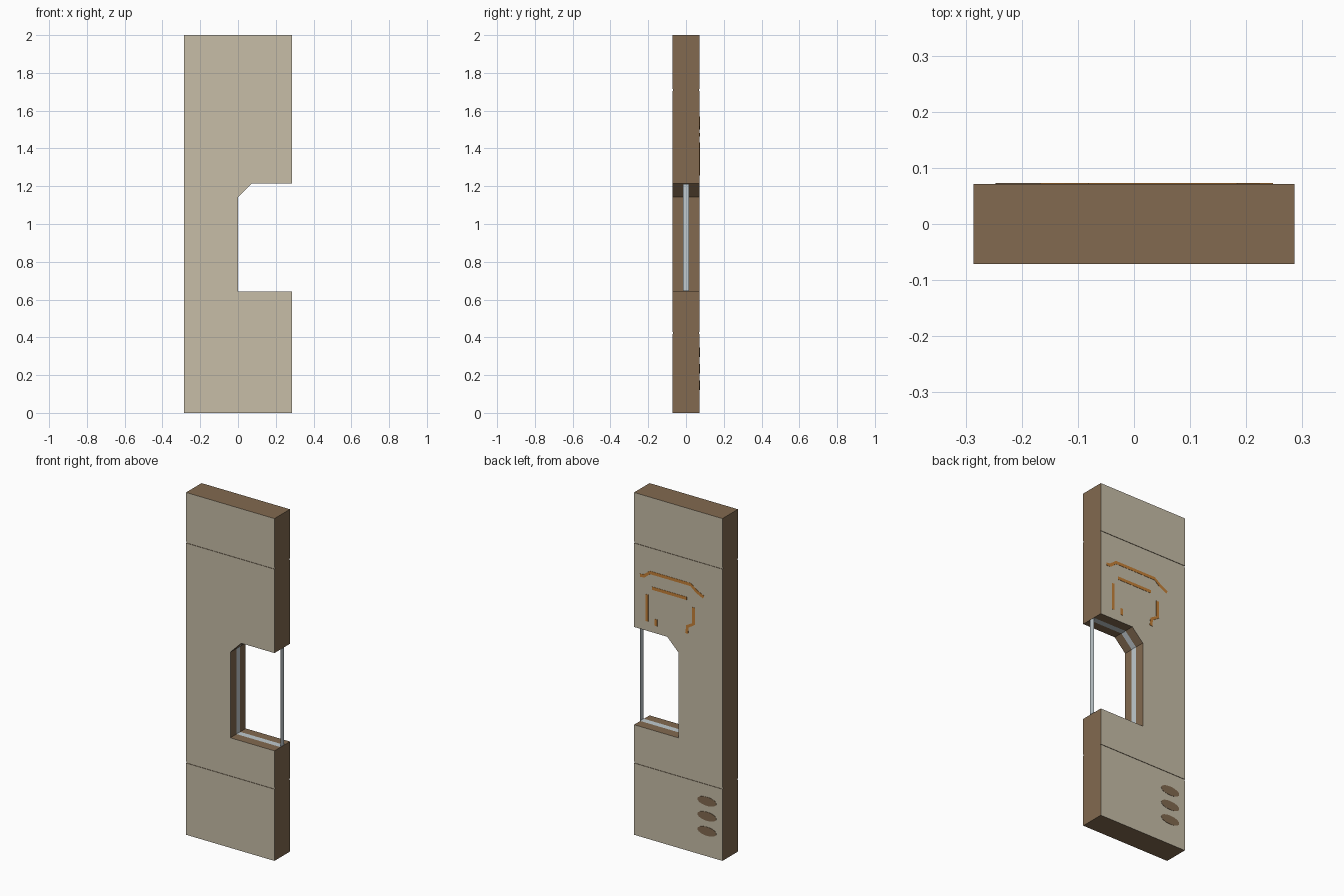
import bpy, bmesh, math
from mathutils import Vector

if "Cube" in bpy.data.objects:
    bpy.data.objects.remove(bpy.data.objects["Cube"])

U = 2 / 14                      # design module: the panel is 4 x 1 x 14 modules
HALF_W, HALF_D = 2 * U, U / 2


def material(name, rgb):
    m = bpy.data.materials.new(name)
    m.diffuse_color = (*rgb, 1)
    m.use_nodes = True
    m.node_tree.nodes["Principled BSDF"].inputs["Base Color"].default_value = m.diffuse_color
    return m


BEIGE = material("beige panel", (0.57, 0.51, 0.39))
BROWN = material("brown edge", (0.223, 0.144, 0.08))
ORANGE = material("orange inlay", (0.56, 0.22, 0.04))
GLASS = material("pale glass edge", (0.53, 0.59, 0.62))


def prism(name, outline, y0, y1, mats, caps=True):
    """Extrude an (x, z) outline along y, optionally without end caps."""
    bm = bmesh.new()
    a = [bm.verts.new((x, y0, z)) for x, z in outline]
    b = [bm.verts.new((x, y1, z)) for x, z in outline]
    n = len(outline)
    for i in range(n):
        j = (i + 1) % n
        bm.faces.new((a[i], a[j], b[j], b[i]))
    if caps:
        bm.faces.new(a)
        bm.faces.new(b[::-1])
    bmesh.ops.recalc_face_normals(bm, faces=bm.faces)
    me = bpy.data.meshes.new(name)
    bm.to_mesh(me)
    bm.free()
    for m in mats:
        me.materials.append(m)
    ob = bpy.data.objects.new(name, me)
    bpy.context.collection.objects.link(ob)
    return ob


def rect(x0, x1, z0, z1):
    return [(x0, z0), (x1, z0), (x1, z1), (x0, z1)]


# Panel with a chamfered window notch open on the right
z_low, z_high = 4.5 * U, 8.5 * U
notch = [(HALF_W, z_low), (0, z_low), (0, 8 * U), (U / 2, z_high), (HALF_W, z_high)]
panel = prism("door_panel",
              [(-HALF_W, 0), (HALF_W, 0), *notch, (HALF_W, 14 * U), (-HALF_W, 14 * U)],
              -HALF_D, HALF_D, [BEIGE, BROWN])

# Shallow horizontal seams on both faces
cutters = []
for top in (3 * U, 12 * U):
    for side in (-1, 1):
        ya, yb = sorted((side * (HALF_D - 0.003), side * (HALF_D + 0.05)))
        c = prism("seam_cutter", rect(-0.4, 0.4, top - 0.01, top), ya, yb, [BROWN])
        c.hide_render = True
        mod = panel.modifiers.new("seam", 'BOOLEAN')
        mod.object = c
        mod.operation = 'DIFFERENCE'
        mod.solver = 'EXACT'
        cutters.append(c)
bpy.context.view_layer.objects.active = panel
for mod in list(panel.modifiers):
    bpy.ops.object.modifier_apply(modifier=mod.name)
for c in cutters:
    bpy.data.objects.remove(c)

# Faces looking front or back are beige, all edges are brown
for p in panel.data.polygons:
    p.material_index = 0 if abs(p.normal.y) > 0.9 else 1

# Window pane rim, clear in the middle (no front or back face)
e = 0.0015
prism("window_pane_rim",
      [(HALF_W, z_low + e), (e, z_low + e), (e, 8 * U), (U / 2, z_high - e), (HALF_W, z_high - e)],
      -0.017, 0.017, [GLASS], caps=False)

# Three oval vents low on the back
for i in range(3):
    cz = 0.146 + 0.0875 * i
    prism("oval_vent",
          [(-0.186 + 0.061 * math.cos(t * math.pi / 12),
            cz + 0.026 * math.sin(t * math.pi / 12)) for t in range(24)],
          HALF_D - 0.002, HALF_D + 0.0015, [BROWN])


# Orange inlay strips above the window on the back
def strip(name, path, width=0.018):
    pts = [Vector(p) for p in path]
    left, right = [], []
    for i, p in enumerate(pts):
        d = (pts[min(i + 1, len(pts) - 1)] - pts[max(i - 1, 0)]).normalized()
        n = Vector((-d.y, d.x)) * width / 2
        left.append(p + n)
        right.append(p - n)
    prism(name, left + right[::-1], HALF_D - 0.002, HALF_D + 0.0015, [ORANGE])


strip("upper_inlay", [(0.247, 1.527), (0.22, 1.53), (0.183, 1.56), (-0.08, 1.56),
                      (-0.119, 1.53), (-0.164, 1.508)])
strip("middle_inlay", [(0.17, 1.472), (-0.055, 1.472)])
strip("left_inlay", [(0.202, 1.427), (0.202, 1.27)])
strip("short_inlay", [(0.144, 1.297), (0.144, 1.258)])
strip("right_inlay", [(-0.1, 1.431), (-0.1, 1.335), (-0.06, 1.31), (-0.055, 1.268)])
